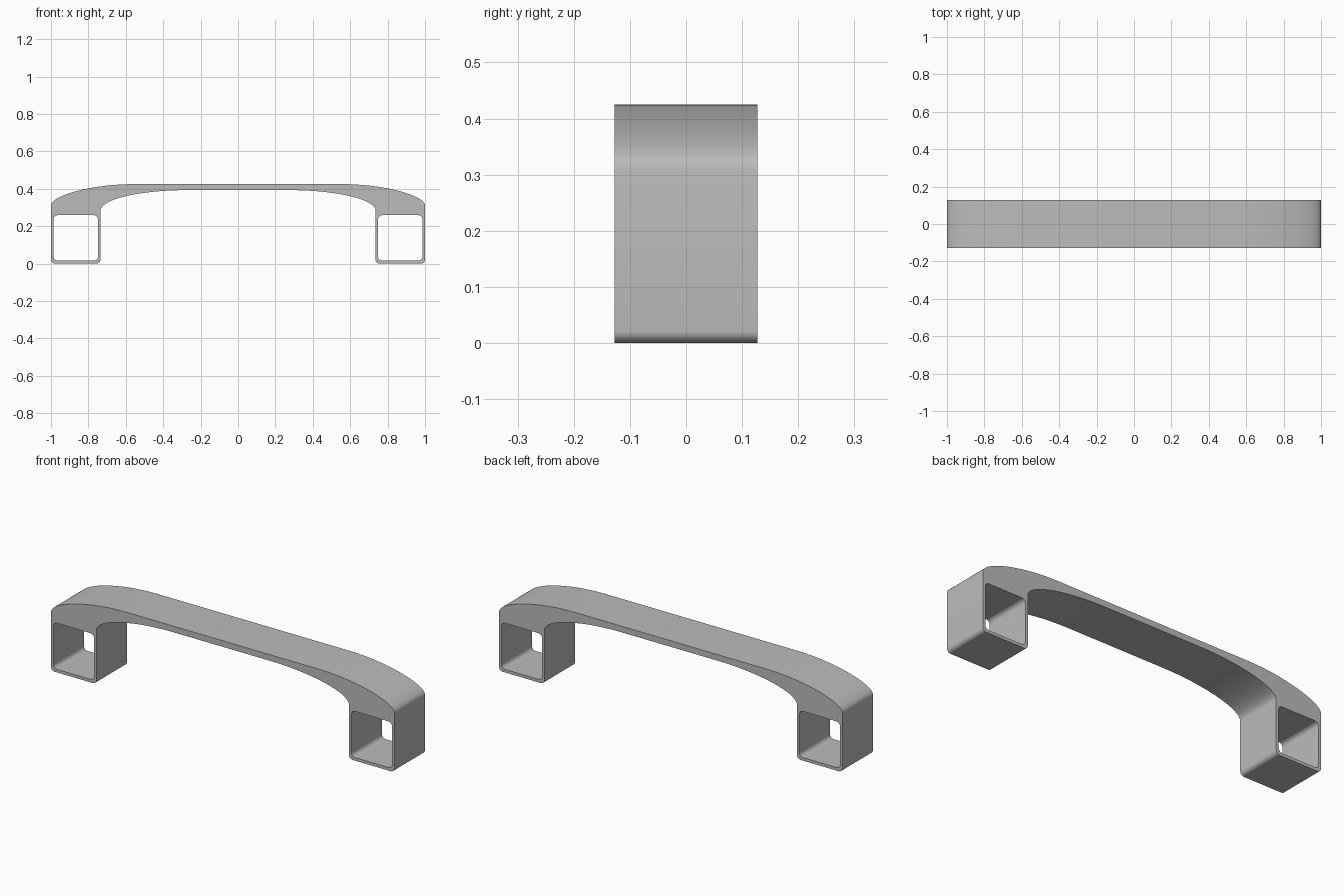
import bpy
import math
from mathutils import Vector

cube = bpy.data.objects.get("Cube")
if cube:
    bpy.data.objects.remove(cube, do_unlink=True)

HALF_DEPTH = 0.127
LEG_INNER = 0.735
WALL = 0.014

grey = bpy.data.materials.new("plain grey")
grey.use_nodes = True
colour = (0.5, 0.5, 0.5, 1)
grey.diffuse_color = colour
grey.node_tree.nodes["Principled BSDF"].inputs["Base Color"].default_value = colour


def bezier(a, b, c, d, steps=24):
    a, b, c, d = map(Vector, (a, b, c, d))
    return [a * (1 - t) ** 3 + b * 3 * t * (1 - t) ** 2 + c * 3 * t * t * (1 - t) + d * t ** 3
            for t in (i / steps for i in range(steps + 1))]


def corner(x, z, r, start, steps=8):
    """Quarter arc around a centre, counter-clockwise from a start angle."""
    return [Vector((x + r * math.cos(a), z + r * math.sin(a)))
            for a in (math.radians(start + 90 * i / steps) for i in range(steps + 1))]


def mirrored(points):
    return [Vector((-p.x, p.y)) for p in reversed(points)]


def add_loop(curve, points):
    spline = curve.splines.new("POLY")
    spline.points.add(len(points) - 1)
    for point, p in zip(spline.points, points):
        point.co = (p.x, p.y, 0, 1)
    spline.use_cyclic_u = True


# Right half of the outline: underside arch, foot, then outer shoulder
r = 0.022
half = bezier((0.28, 0.393), (0.50, 0.393), (LEG_INNER, 0.35), (LEG_INNER, 0.283))
half += corner(LEG_INNER + r, r, r, 180)
half += corner(1 - r, r, r, 270)
half += bezier((1, 0.31), (1, 0.365), (0.78, 0.425), (0.56, 0.425))

# Rounded square opening in a foot
x0, x1, z0, z1 = LEG_INNER + WALL, 1 - WALL, 0.016, 0.259
h = 0.022
hole = (corner(x0 + h, z0 + h, h, 180) + corner(x1 - h, z0 + h, h, 270)
        + corner(x1 - h, z1 - h, h, 0) + corner(x0 + h, z1 - h, h, 90))

# Filled profile extruded along y
profile = bpy.data.curves.new("handle_profile", "CURVE")
profile.dimensions = "2D"
profile.fill_mode = "BOTH"
profile.extrude = HALF_DEPTH
add_loop(profile, half + mirrored(half))
add_loop(profile, hole)
add_loop(profile, mirrored(hole))

handle = bpy.data.objects.new("handle", profile)
bpy.context.collection.objects.link(handle)
handle.rotation_euler.x = math.pi / 2
bpy.ops.object.select_all(action="DESELECT")
handle.select_set(True)
bpy.context.view_layer.objects.active = handle
bpy.ops.object.convert(target="MESH")
bpy.ops.object.transform_apply(location=False, rotation=True, scale=False)

# Join caps to walls and smooth the curved faces
bpy.ops.object.mode_set(mode="EDIT")
bpy.ops.mesh.select_all(action="SELECT")
bpy.ops.mesh.remove_doubles(threshold=0.0001)
bpy.ops.mesh.normals_make_consistent(inside=False)
bpy.ops.object.mode_set(mode="OBJECT")
bpy.ops.object.shade_smooth_by_angle(angle=math.radians(30))
handle.data.materials.clear()
handle.data.materials.append(grey)
